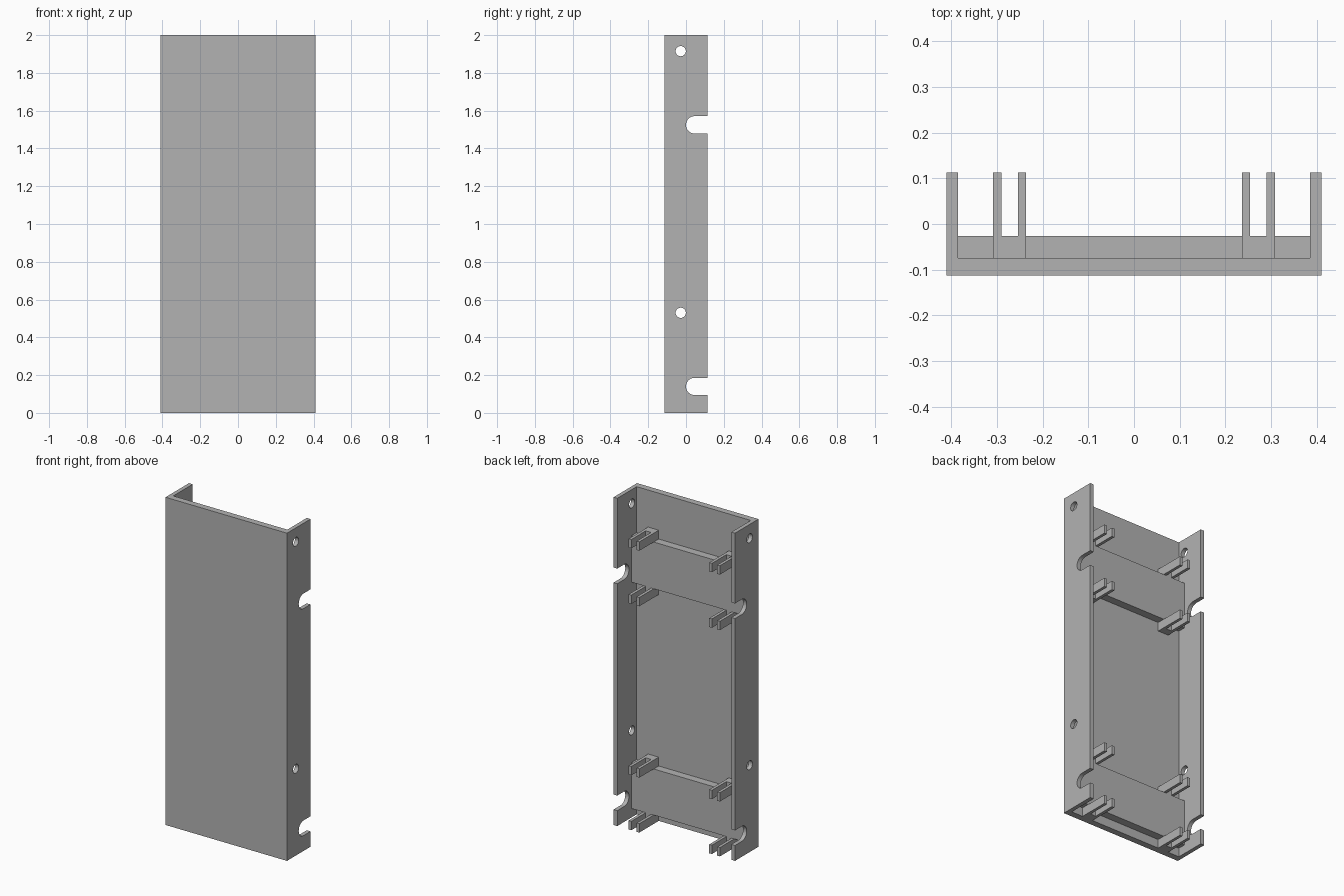
import bpy
import bmesh
from mathutils import Matrix, Vector

if "Cube" in bpy.data.objects:
    bpy.data.objects.remove(bpy.data.objects["Cube"], do_unlink=True)

GREY = (0.45, 0.45, 0.45, 1)
grey = bpy.data.materials.new("plain_grey")
grey.use_nodes = True
grey.diffuse_color = GREY
grey.node_tree.nodes["Principled BSDF"].inputs["Base Color"].default_value = GREY

HALF_W, DEPTH, HEIGHT = 0.41, 0.113, 2.0
INNER = HALF_W - 0.025      # inside face of the side walls
PANEL_BACK = -0.074         # rear face of the front panel
BAR_BACK = -0.026           # rear face of the cross bars
CLIP_H = 0.054


def add_box(bm, lo, hi):
    lo, hi = Vector(lo), Vector(hi)
    mat = Matrix.Translation((lo + hi) / 2) @ Matrix.Diagonal((*(hi - lo), 1))
    bmesh.ops.create_cube(bm, size=1, matrix=mat)


def finish(name, bm):
    mesh = bpy.data.meshes.new(name)
    bm.to_mesh(mesh)
    bm.free()
    mesh.materials.append(grey)
    obj = bpy.data.objects.new(name, mesh)
    bpy.context.collection.objects.link(obj)
    return obj


def box(name, lo, hi):
    bm = bmesh.new()
    add_box(bm, lo, hi)
    return finish(name, bm)


def extrude_profile(name, points, x0, x1):
    """Extrude a closed (y, z) or mixed outline along x."""
    bm = bmesh.new()
    face = bm.faces.new([bm.verts.new((x0, a, b)) for a, b in points])
    out = bmesh.ops.extrude_face_region(bm, geom=[face])
    verts = [v for v in out["geom"] if isinstance(v, bmesh.types.BMVert)]
    bmesh.ops.translate(bm, verts=verts, vec=(x1 - x0, 0, 0))
    bmesh.ops.recalc_face_normals(bm, faces=bm.faces)
    return finish(name, bm)


def cylinder_cutter(name, y, z, radius):
    bm = bmesh.new()
    mat = Matrix.Translation((0, y, z)) @ Matrix.Rotation(1.5707963, 4, "Y")
    bmesh.ops.create_cone(bm, cap_ends=True, segments=32, radius1=radius,
                          radius2=radius, depth=1, matrix=mat)
    return finish(name, bm)


def cut(obj, cutter):
    cutter.hide_render = True
    mod = obj.modifiers.new("cut", "BOOLEAN")
    mod.operation = "DIFFERENCE"
    mod.solver = "EXACT"
    mod.object = cutter
    bpy.context.view_layer.objects.active = obj
    bpy.ops.object.modifier_apply(modifier=mod.name)


# Front panel
box("front_panel", (-INNER, -DEPTH, 0), (INNER, PANEL_BACK, HEIGHT))

# Cutters for the round holes and the open notches
NOTCH_R = 0.046
cutters = [cylinder_cutter("hole_cutter", -0.028, z, 0.027) for z in (0.53, 1.915)]
for z in (0.14, 1.525):
    cutters.append(cylinder_cutter("notch_round_cutter", NOTCH_R, z, NOTCH_R))
    cutters.append(box("notch_slot_cutter", (-0.5, NOTCH_R, z - NOTCH_R),
                       (0.5, 0.2, z + NOTCH_R)))

# Side walls
for side, sx in (("left", 1), ("right", -1)):
    x0, x1 = sorted((sx * INNER, sx * HALF_W))
    wall = box(side + "_wall", (x0, -DEPTH, 0), (x1, DEPTH, HEIGHT))
    for cutter in cutters:
        cut(wall, cutter)
for cutter in cutters:
    bpy.data.objects.remove(cutter, do_unlink=True)

# Cross bars, each with forked clips above and below at both ends
for level, z0, z1 in (("lower", CLIP_H, 0.335), ("upper", 1.435, 1.72)):
    box(level + "_cross_bar", (-INNER, PANEL_BACK, z0), (INNER, BAR_BACK, z1))
    for place, zc in (("bottom", z0 - CLIP_H), ("top", z1)):
        for side, sx in (("left", 1), ("right", -1)):
            bm = bmesh.new()
            outline = [(0.236, PANEL_BACK), (0.308, PANEL_BACK), (0.308, DEPTH),
                       (0.29, DEPTH), (0.29, BAR_BACK), (0.254, BAR_BACK),
                       (0.254, DEPTH), (0.236, DEPTH)]
            face = bm.faces.new([bm.verts.new((sx * x, y, zc)) for x, y in outline])
            out = bmesh.ops.extrude_face_region(bm, geom=[face])
            verts = [v for v in out["geom"] if isinstance(v, bmesh.types.BMVert)]
            bmesh.ops.translate(bm, verts=verts, vec=(0, 0, CLIP_H))
            bmesh.ops.recalc_face_normals(bm, faces=bm.faces)
            finish(f"{level}_{place}_{side}_clip", bm)
